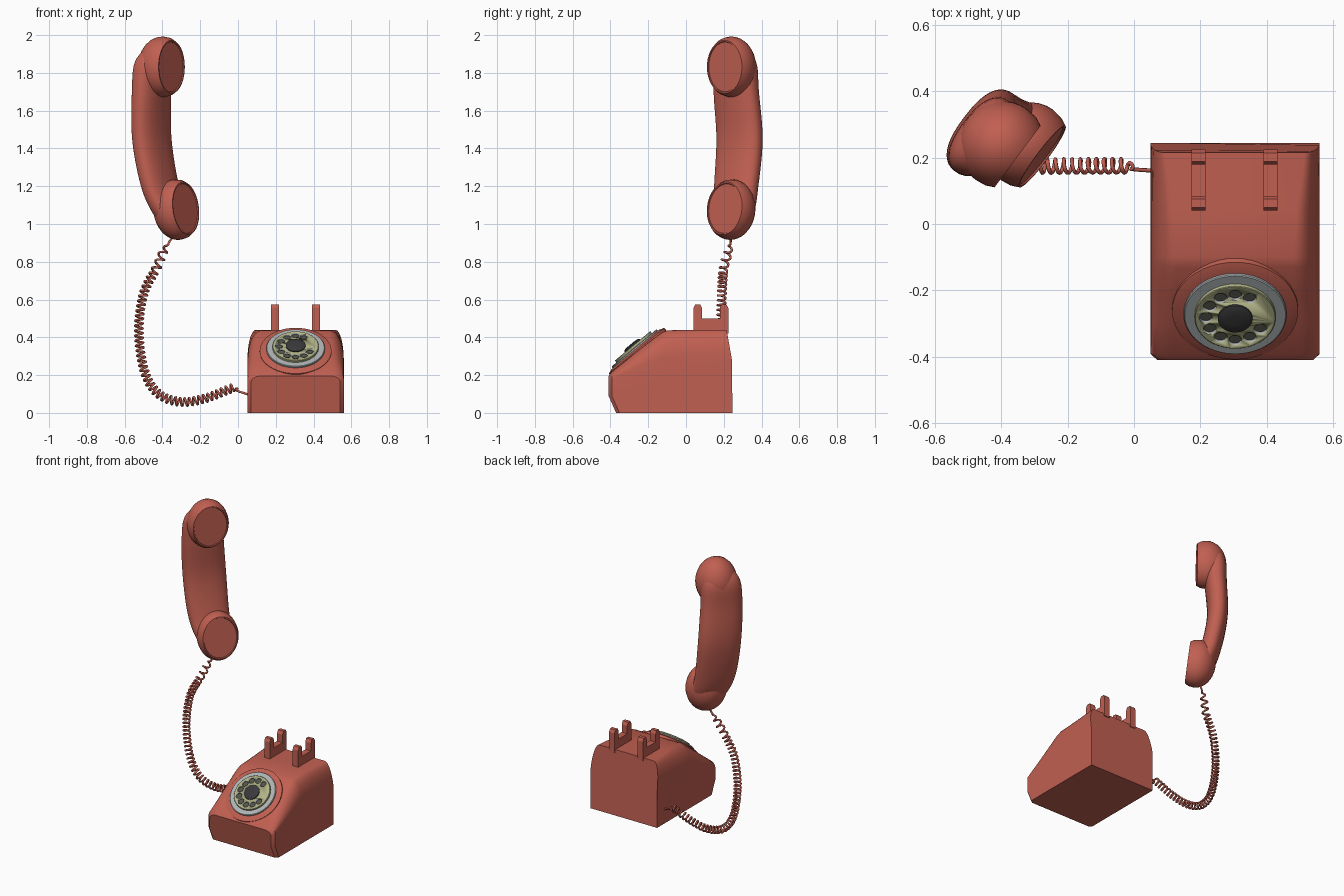
import bpy, bmesh, math
from mathutils import Vector as V

if "Cube" in bpy.data.objects:
    bpy.data.objects.remove(bpy.data.objects["Cube"])


def material(name, rgb):
    m = bpy.data.materials.new(name)
    m.use_nodes = True
    m.diffuse_color = (*rgb, 1)
    bsdf = m.node_tree.nodes["Principled BSDF"]
    bsdf.inputs["Base Color"].default_value = (*rgb, 1)
    bsdf.inputs["Roughness"].default_value = 0.6
    return m


RED = material("coral red", (0.53, 0.115, 0.082))
GREY = material("light grey", (0.42, 0.45, 0.45))
OLIVE = material("pale olive", (0.46, 0.47, 0.25))
DARK = material("dark olive grey", (0.09, 0.095, 0.075))
BLACK = material("charcoal", (0.04, 0.04, 0.043))


def loft(bm, rings):
    """Skin a row of closed rings and cap both ends."""
    rows = [[bm.verts.new(p) for p in ring] for ring in rings]
    for a, b in zip(rows, rows[1:]):
        for i in range(len(a)):
            j = (i + 1) % len(a)
            bm.faces.new((a[i], a[j], b[j], b[i]))
    bm.faces.new(rows[0][::-1])
    bm.faces.new(rows[-1])


def finish(name, bm, mats, angle=35):
    bmesh.ops.recalc_face_normals(bm, faces=bm.faces)
    mesh = bpy.data.meshes.new(name)
    bm.to_mesh(mesh)
    bm.free()
    obj = bpy.data.objects.new(name, mesh)
    bpy.context.collection.objects.link(obj)
    for m in mats:
        mesh.materials.append(m)
    bpy.ops.object.select_all(action="DESELECT")
    obj.select_set(True)
    bpy.context.view_layer.objects.active = obj
    bpy.ops.object.shade_smooth_by_angle(angle=math.radians(angle))
    return obj


def lofted(name, rings, mat, angle=35):
    bm = bmesh.new()
    loft(bm, rings)
    return finish(name, bm, [mat], angle)


def oval(centre, u, v, power=2.0, count=40):
    """Ellipse or superellipse ring spanned by half-axes u and v."""
    pts = []
    for i in range(count):
        a = 2 * math.pi * i / count
        c, s = math.cos(a), math.sin(a)
        pts.append(centre + u * math.copysign(abs(c) ** (2 / power), c)
                   + v * math.copysign(abs(s) ** (2 / power), s))
    return pts


def spline(keys, steps):
    """Smooth interpolation through tuples of any length."""
    keys = [V(k) for k in keys]
    keys = [keys[0]] + keys + [keys[-1]]
    out = []
    for p, a, b, q in zip(keys, keys[1:], keys[2:], keys[3:]):
        for i in range(steps):
            t = i / steps
            out.append(0.5 * (2 * a + (b - p) * t + (2 * p - 5 * a + 4 * b - q) * t * t
                              + (3 * a - p - 3 * b + q) * t ** 3))
    return out + [keys[-1]]


# Body: rounded-shoulder sections from front to back
CX = 0.305


def body_section(y, half, top, rh, rv):
    side = [(half, 0), (half, 0.09)]
    for i in range(9):
        a = math.pi / 2 * i / 8
        side.append((half - rh + rh * math.cos(a), top - rv + rv * math.sin(a)))
    ring = []
    for x, z in side + [(-x, z) for x, z in reversed(side)]:
        lean = 0
        if y < -0.35:
            lean = 0.04 * max(0, 1 - z / 0.09)
        elif y > 0.24:
            lean = -0.03 * max(0, (z - 0.27) / 0.17)
        ring.append(V((CX + x, y + lean, z)))
    return ring


stations = [(-0.41, 0.235, 0.195, 0.05, 0.03), (-0.392, 0.255, 0.218, 0.06, 0.04),
            (-0.30, 0.255, 0.292, 0.07, 0.075), (-0.21, 0.255, 0.363, 0.075, 0.11),
            (-0.13, 0.255, 0.424, 0.08, 0.14), (-0.10, 0.255, 0.437, 0.08, 0.15),
            (0.04, 0.255, 0.44, 0.07, 0.16), (0.245, 0.255, 0.44, 0.045, 0.16)]
lofted("body", [body_section(*s) for s in stations], RED)

# Cradle: two U-shaped rests
prong = [(0.04, 0.42), (0.04, 0.555), (0.05, 0.575), (0.075, 0.575), (0.085, 0.555), (0.085, 0.5)]
outline = prong + [(0.264 - y, z) for y, z in reversed(prong)]
for name, x in (("right_cradle", 0.195), ("left_cradle", 0.412)):
    lofted(name, [[V((x + w, y, z)) for y, z in outline] for w in (-0.021, 0.021)], RED, 25)

# Dial stack on the sloping front
N = V((0, -0.637, 0.771))
U = V((1, 0, 0))
W = N.cross(U)
DIAL = V((CX, -0.26, 0.327))


def dial_rings(profile, centre=DIAL, count=48):
    return [oval(centre + N * h, U * r, W * r, 2, count) for r, h in profile]


lofted("dial_surround", dial_rings([(0.19, -0.04), (0.19, 0.003), (0.16, 0.013)]), RED, 20)
lofted("dial_ring", dial_rings([(0.155, 0), (0.155, 0.02), (0.152, 0.023)]), GREY)
lofted("dial_floor", dial_rings([(0.118, 0.02), (0.118, 0.026)]), DARK)
wheel = lofted("finger_wheel", dial_rings([(0.122, 0.0225), (0.122, 0.034), (0.12, 0.036)]), OLIVE)
wheel.data.materials.append(GREY)
lofted("dial_hub", dial_rings([(0.052, 0.03), (0.052, 0.042), (0.042, 0.047), (0.02, 0.049)]), BLACK)

# Ten finger holes cut through the wheel
bm = bmesh.new()
for i in range(10):
    a = math.radians(60 + 30 * i)
    spot = DIAL + (U * math.cos(a) + W * math.sin(a)) * 0.088
    loft(bm, dial_rings([(0.0195, 0.01), (0.0195, 0.06)], spot, 20))
for f in bm.faces:
    f.material_index = 1
cutter = finish("hole_cutter", bm, [OLIVE, GREY])
cutter.hide_render = True
cutter.hide_set(True)
cut = wheel.modifiers.new("holes", "BOOLEAN")
cut.operation = "DIFFERENCE"
cut.solver = "EXACT"
cut.object = cutter

# Handset: frame with F facing the caps, T across the grip
F = V((0.8, -0.6, 0))
T = V((0.6, 0.8, 0))
Z = V((0, 0, 1))

# Grip keys: height, forward, across, half depth, half width
grip = [(1.95, -0.49, -0.055, 0.03, 0.05), (1.86, -0.515, -0.06, 0.072, 0.12),
        (1.7, -0.526, -0.062, 0.07, 0.135), (1.45, -0.535, -0.047, 0.066, 0.14),
        (1.2, -0.49, -0.035, 0.066, 0.133), (1.05, -0.435, -0.012, 0.067, 0.115),
        (0.96, -0.405, -0.003, 0.03, 0.05)]
lofted("grip", [oval(F * n + T * t + Z * z, F * a, T * b, 2.4)
                for z, n, t, a, b in spline(grip, 6)], RED, 60)


def cap(name, n, t, z, tilt, depth):
    """Domed ear or mouth piece with a flat oval face."""
    axis = F * math.cos(tilt) + Z * math.sin(tilt)
    up = Z * math.cos(tilt) - F * math.sin(tilt)
    face = F * n + T * t + Z * z
    profile = [(0.006, 0.93), (0.0, 0.95), (0.0, 1.0), (0.025, 1.1), (0.06, 1.14)]
    for i in range(1, 9):
        a = math.pi / 2 * i / 8.3
        profile.append((0.06 + (depth - 0.06) * math.sin(a), 1.14 * math.cos(a)))
    lofted(name, [oval(face - axis * d, T * 0.116 * s, up * 0.141 * s) for d, s in profile], RED, 40)


cap("earpiece", -0.403, -0.048, 1.832, 0.0, 0.19)
cap("mouthpiece", -0.343, -0.003, 1.083, 0.12, 0.18)

# Coiled cord: helix wound around a smooth path
path = spline([(-0.34, 0.24, 0.94), (-0.385, 0.23, 0.87), (-0.43, 0.2, 0.77), (-0.5, 0.19, 0.63),
               (-0.525, 0.185, 0.43), (-0.495, 0.18, 0.22), (-0.42, 0.175, 0.1),
               (-0.3, 0.175, 0.058), (-0.17, 0.175, 0.078), (-0.03, 0.175, 0.13),
               (0.0, 0.165, 0.115), (0.08, 0.16, 0.09)], 80)
points, phase, travelled = [], 0, 0
total = sum((b - a).length for a, b in zip(path, path[1:]))
for a, b in zip(path, path[1:]):
    step = (b - a).length
    travelled += step
    phase += 2 * math.pi * step / (0.045 if a.z > 0.75 else 0.026)
    tangent = (b - a).normalized()
    across = (V((0, 1, 0)) - tangent * tangent.y).normalized()
    ramp = min(1, max(0, travelled - 0.05) / 0.06, max(0, total - travelled - 0.09) / 0.03)
    points.append(a + (across * math.cos(phase) + tangent.cross(across) * math.sin(phase)) * 0.021 * ramp)
points.append(path[-1])
curve = bpy.data.curves.new("cord", "CURVE")
curve.dimensions = "3D"
curve.bevel_depth = 0.0062
curve.bevel_resolution = 1
curve.use_fill_caps = True
line = curve.splines.new("POLY")
line.points.add(len(points) - 1)
for p, co in zip(line.points, points):
    p.co = (*co, 1)
    p.radius = 1
curve.materials.append(RED)
bpy.context.collection.objects.link(bpy.data.objects.new("cord", curve))
